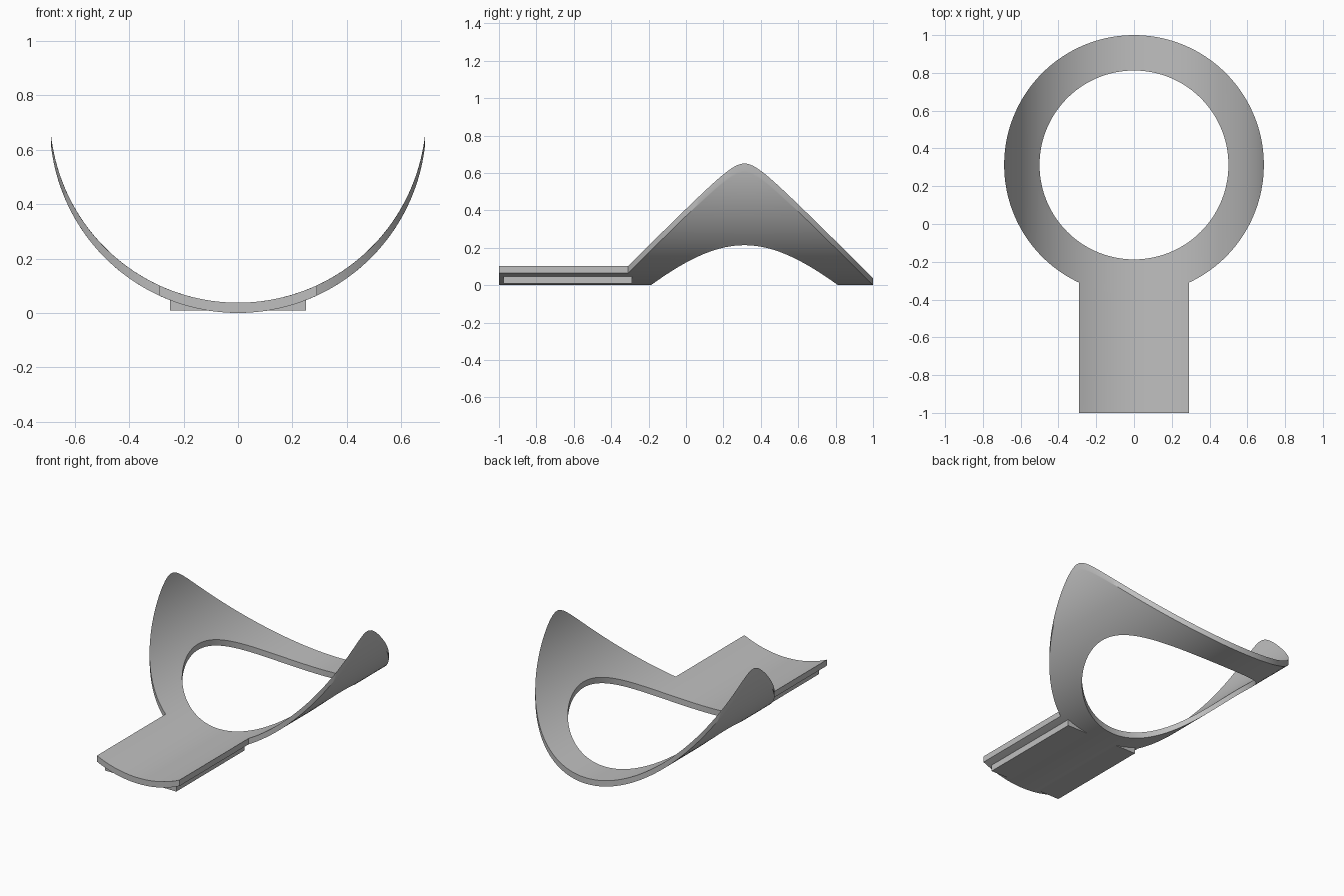
import bpy, bmesh
from math import sin, cos, pi, asin, sqrt, radians

if "Cube" in bpy.data.objects:
    bpy.data.objects.remove(bpy.data.objects["Cube"])

BEND = 0.692        # radius of the trough the sheet is bent to
THICK = 0.0375      # vertical thickness of the sheet
RING_Y = 0.3125     # ring centre
R_OUT, R_IN = 0.6875, 0.5
HALF = 0.29         # half width of the tongue

grey = bpy.data.materials.new("plain grey")
grey.use_nodes = True
colour = (0.52, 0.52, 0.52, 1)
grey.diffuse_color = colour
grey.node_tree.nodes["Principled BSDF"].inputs["Base Color"].default_value = colour


def trough(x):
    """Height of the underside of the bent sheet."""
    return BEND - sqrt(BEND ** 2 - x ** 2)


def finish(bm, name):
    bmesh.ops.recalc_face_normals(bm, faces=bm.faces)
    mesh = bpy.data.meshes.new(name)
    bm.to_mesh(mesh)
    bm.free()
    mesh.materials.append(grey)
    obj = bpy.data.objects.new(name, mesh)
    bpy.context.collection.objects.link(obj)
    bpy.ops.object.select_all(action="DESELECT")
    obj.select_set(True)
    bpy.context.view_layer.objects.active = obj
    bpy.ops.object.shade_smooth_by_angle(angle=radians(30))
    return obj


def thicken(bm, vec):
    """Turn an open sheet into a solid by extruding it along vec."""
    new = bmesh.ops.extrude_face_region(bm, geom=bm.faces[:], use_keep_orig=True)
    verts = [g for g in new["geom"] if isinstance(g, bmesh.types.BMVert)]
    bmesh.ops.translate(bm, verts=verts, vec=vec)


# Bent ring and tongue, laid out in plan and lifted onto the trough
half_angle = asin(HALF / R_OUT)
N_TONGUE, N_RING, N_RAD = 20, 140, 12
angles = [-half_angle + 2 * half_angle * i / N_TONGUE for i in range(N_TONGUE)]
angles += [half_angle + 2 * (pi - half_angle) * i / N_RING for i in range(N_RING)]

bm = bmesh.new()
rows = []
for a in angles:
    row = []
    for j in range(N_RAD + 1):
        # Closer loops towards the steep outer rim
        r = R_IN + (R_OUT - R_IN) * sin(j / N_RAD * pi / 2)
        x = r * sin(a)
        row.append(bm.verts.new((x, RING_Y - r * cos(a), trough(x))))
    rows.append(row)
for i, row in enumerate(rows):
    nxt = rows[(i + 1) % len(rows)]
    for j in range(N_RAD):
        bm.faces.new((row[j], row[j + 1], nxt[j + 1], nxt[j]))

rim = [row[-1] for row in rows[:N_TONGUE + 1]]
end = [bm.verts.new((v.co.x, -1, v.co.z)) for v in rim]
for i in range(N_TONGUE):
    bm.faces.new((rim[i], end[i], end[i + 1], rim[i + 1]))
thicken(bm, (0, 0, THICK))
finish(bm, "bent_ring_with_tongue")

# Flat-bottomed mounting block under the tongue
W, BASE, STEPS = 0.25, 0.008, 24
bm = bmesh.new()
xs = [-W + 2 * W * i / STEPS for i in range(STEPS + 1)]
top = [bm.verts.new((x, -0.975, max(trough(x) + 0.004, BASE + 0.002))) for x in xs]
low = [bm.verts.new((x, -0.975, BASE)) for x in xs]
for i in range(STEPS):
    bm.faces.new((low[i], low[i + 1], top[i + 1], top[i]))
thicken(bm, (0, 0.685, 0))
finish(bm, "mounting_block")
